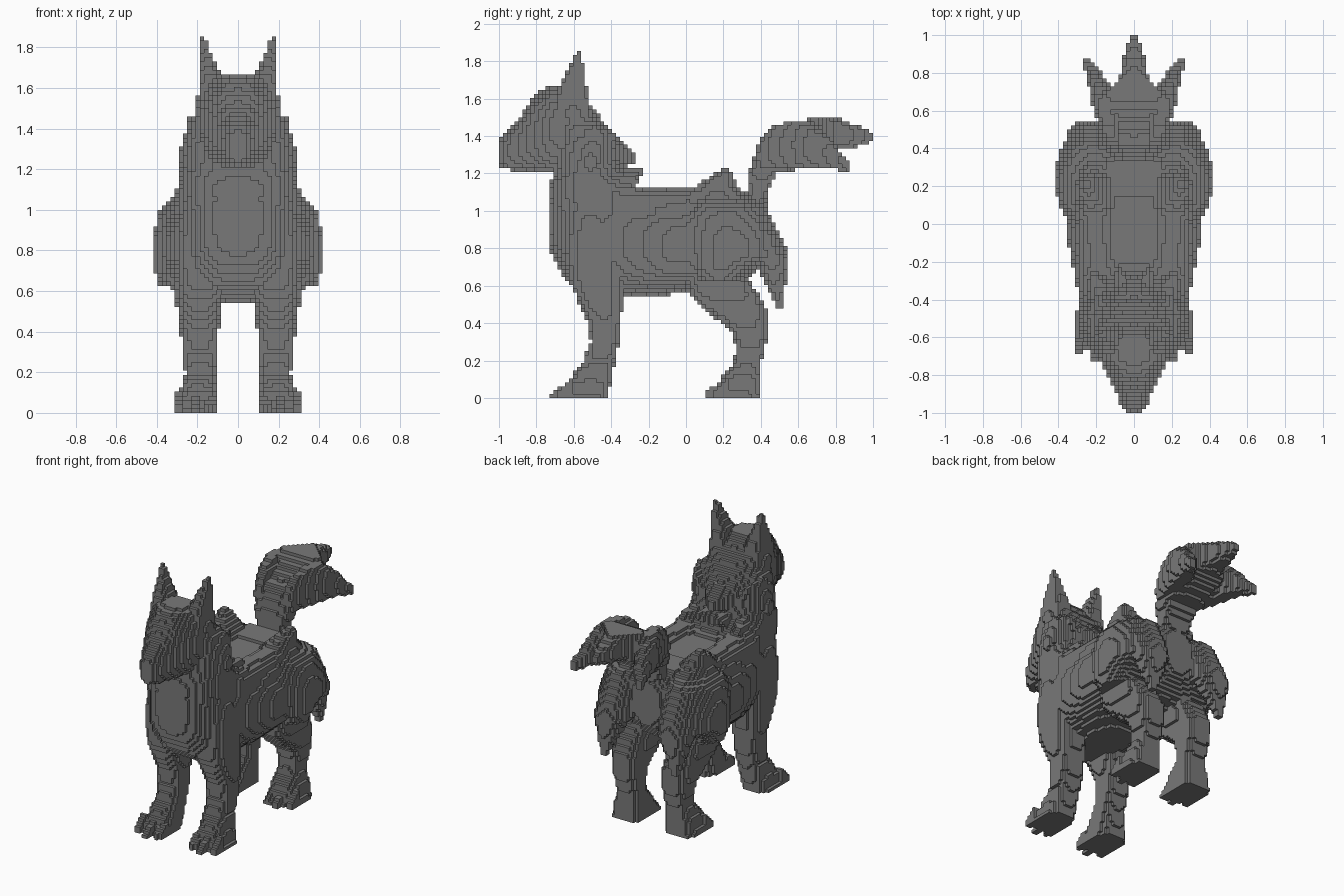
import bpy
from math import floor, ceil
from mathutils import Vector

H = 2 / 96          # block size
claimed = {}        # block -> part name, first part wins

cube = bpy.data.objects.get("Cube")
if cube:
    bpy.data.objects.remove(cube)

grey = bpy.data.materials.new("dark grey")
grey.use_nodes = True
colour = (0.19, 0.19, 0.19, 1)
grey.diffuse_color = colour
bsdf = grey.node_tree.nodes["Principled BSDF"]
bsdf.inputs["Base Color"].default_value = colour
bsdf.inputs["Roughness"].default_value = 0.9


def fill(name, low, high, inside, pair):
    """Claim the blocks of one half, then mirror them across x."""
    spans = [range(floor(a / H) - 1, ceil(b / H) + 1) for a, b in zip(low, high)]
    for i in spans[0]:
        if i < 0:
            continue
        for j in spans[1]:
            for k in spans[2]:
                if k >= 0 and inside([(n + 0.5) * H for n in (i, j, k)]):
                    left, right = ("left_" + name, "right_" + name) if pair else (name, name)
                    claimed.setdefault((i, j, k), left)
                    claimed.setdefault((-1 - i, j, k), right)


def loft(name, axis, rows, power=2.5, pair=False):
    """Rounded sections along an axis. Row: position, then bounds of the other two axes."""
    a, b = [n for n in range(3) if n != axis]
    low, high = [0] * 3, [0] * 3
    low[axis], high[axis] = rows[0][0], rows[-1][0]
    low[a], high[a] = min(r[1] for r in rows), max(r[2] for r in rows)
    low[b], high[b] = min(r[3] for r in rows), max(r[4] for r in rows)

    def inside(p):
        t = p[axis]
        for r, s in zip(rows, rows[1:]):
            if r[0] <= t <= s[0]:
                f = (t - r[0]) / (s[0] - r[0])
                u0, u1, v0, v1 = [m + (n - m) * f for m, n in zip(r[1:], s[1:])]
                du = abs(2 * p[a] - u0 - u1) / (u1 - u0)
                dv = abs(2 * p[b] - v0 - v1) / (v1 - v0)
                return du ** power + dv ** power <= 1
        return False
    fill(name, low, high, inside, pair)


def mid(t, half, v0, v1):
    """A section centred on x."""
    return (t, -half, half, v0, v1)


def spike(name, base, tip, radius):
    """A pair of tapering tufts of fur."""
    base, tip = Vector(base), Vector(tip)
    d = tip - base

    def inside(p):
        q = Vector(p) - base
        t = q.dot(d) / d.length_squared
        return 0 <= t <= 1 and (q - d * t).length <= radius * (1 - t) + 0.5 * H
    low = [min(m, n) - radius for m, n in zip(base, tip)]
    high = [max(m, n) + radius for m, n in zip(base, tip)]
    fill(name, low, high, inside, True)


# Head with narrow muzzle
loft("head", 1, [mid(-1, .04, 1.24, 1.39), mid(-.96, .07, 1.22, 1.42),
                 mid(-.88, .1, 1.21, 1.51), mid(-.8, .14, 1.2, 1.63),
                 mid(-.72, .18, 1.2, 1.67), mid(-.6, .2, 1.2, 1.67),
                 mid(-.5, .19, 1.2, 1.56), mid(-.4, .15, 1.2, 1.42),
                 mid(-.28, .03, 1.25, 1.31)])
loft("ear", 2, [(1.5, .05, .2, -.72, -.5), (1.66, .08, .195, -.68, -.53),
                (1.72, .11, .19, -.65, -.54), (1.79, .14, .19, -.61, -.55),
                (1.855, .16, .19, -.59, -.56)], 3, True)
spike("cheek_fur", (.14, -.5, 1.36), (.3, -.52, 1.22), .13)
spike("cheek_fur", (.14, -.53, 1.42), (.24, -.48, 1.44), .1)

# Neck and ruff
loft("neck", 2, [mid(.95, .27, -.73, -.2), mid(1.12, .28, -.73, -.26),
                 mid(1.2, .27, -.71, -.34), mid(1.3, .26, -.7, -.36),
                 mid(1.4, .24, -.7, -.4), mid(1.5, .2, -.7, -.47),
                 mid(1.62, .12, -.7, -.55)])
spike("ruff", (.02, -.45, 1.14), (.08, -.23, 1.21), .12)
spike("ruff", (.14, -.45, 1.12), (.22, -.25, 1.16), .12)

# Torso, deep at the chest, with a shallow hollow along the back
loft("body", 1, [mid(-.73, .07, .82, 1.08), mid(-.71, .16, .74, 1.18),
                 mid(-.64, .23, .62, 1.22), mid(-.54, .27, .55, 1.22),
                 mid(-.4, .29, .54, 1.18), mid(-.25, .32, .54, 1.1),
                 mid(-.1, .35, .55, 1.08), mid(.1, .36, .58, 1.08),
                 mid(.2, .36, .58, 1.11), mid(.32, .28, .62, 1.11),
                 mid(.43, .1, .74, 1.03)], 2.7)
loft("back_ridge", 1, [(-.4, .05, .29, .85, 1.18), (-.22, .08, .3, .85, 1.12),
                       (0, .1, .31, .85, 1.12), (.2, .14, .3, .85, 1.15)], 2.5, True)

# Hips with hanging fur
loft("haunch", 2, [(.63, .1, .39, .05, .3), (.7, .07, .41, .01, .36),
                   (.76, .06, .415, -.02, .5), (.86, .06, .415, -.03, .5),
                   (.95, .06, .4, -.03, .46), (1.02, .06, .38, -.01, .43),
                   (1.07, .08, .31, .01, .34), (1.12, .12, .3, .03, .28),
                   (1.22, .22, .28, .19, .24)], 2.1, True)
loft("hip_fur", 2, [(.48, .25, .29, .49, .52), (.6, .2, .32, .43, .53),
                    (.74, .13, .36, .36, .55), (.84, .1, .37, .2, .52),
                    (.94, .09, .37, .15, .47)], 2, True)

# Legs
loft("front_leg", 2, [(0, .11, .31, -.67, -.42), (.1, .11, .28, -.62, -.4),
                      (.2, .11, .26, -.55, -.38), (.3, .105, .27, -.51, -.36),
                      (.4, .095, .28, -.52, -.35), (.5, .09, .285, -.57, -.34),
                      (.62, .07, .29, -.62, -.34), (.8, .06, .29, -.64, -.36),
                      (1, .06, .28, -.62, -.4)], 3.5, True)
loft("hind_leg", 2, [(0, .1, .31, .15, .4), (.1, .1, .29, .18, .4),
                     (.18, .11, .26, .25, .4), (.26, .11, .26, .27, .42),
                     (.36, .1, .28, .24, .44), (.45, .095, .29, .12, .44),
                     (.55, .09, .31, .02, .39), (.66, .09, .32, 0, .32)], 3.5, True)
for name, y in (("front", -.72), ("hind", .1)):
    for x, back in ((.135, .02), (.21, 0), (.29, .04)):
        loft(name + "_toe", 1, [(y + back, x - .02, x + .02, -.03, .03),
                                (y + .12, x - .03, x + .03, -.08, .11)], 4, True)

# Tail: upright stem widening into a hollow-topped fan that ends in three points
loft("tail_stem", 2, [mid(.92, .08, .28, .4), mid(1.1, .1, .33, .44),
                      mid(1.2, .12, .335, .49), mid(1.3, .15, .37, .58),
                      mid(1.38, .17, .42, .64)], 4)
loft("tail_fan", 1, [mid(.46, .13, 1.2, 1.38), mid(.54, .17, 1.21, 1.43),
                     mid(.62, .2, 1.23, 1.48), mid(.68, .19, 1.26, 1.51),
                     mid(.75, .1, 1.31, 1.51), mid(.8, .07, 1.33, 1.5),
                     mid(.9, .05, 1.34, 1.46), mid(1, .02, 1.37, 1.42)], 3.5)
loft("tail_point", 1, [(.37, .07, .13, 1.22, 1.34), (.45, .08, .16, 1.22, 1.45),
                       (.55, .09, .19, 1.22, 1.48), (.65, .1, .225, 1.22, 1.48),
                       (.72, .12, .235, 1.22, 1.43), (.8, .17, .255, 1.22, 1.35),
                       (.88, .25, .28, 1.21, 1.25)], 3, True)

# Turn the blocks into one mesh per part, keeping only exposed faces
meshes = {}
for cell, name in claimed.items():
    verts, faces = meshes.setdefault(name, ({}, []))
    for axis in range(3):
        a, b = (axis + 1) % 3, (axis + 2) % 3
        for side in (0, 1):
            neighbour = list(cell)
            neighbour[axis] += 2 * side - 1
            if tuple(neighbour) in claimed:
                continue
            loop = []
            for da, db in ((0, 0), (1, 0), (1, 1), (0, 1)):
                corner = list(cell)
                corner[axis] += side
                corner[a] += da
                corner[b] += db
                loop.append(verts.setdefault(tuple(corner), len(verts)))
            faces.append(loop if side else loop[::-1])

for name, (verts, faces) in meshes.items():
    if not faces:
        continue
    mesh = bpy.data.meshes.new(name)
    mesh.from_pydata([[n * H for n in v] for v in verts], [], faces)
    mesh.materials.append(grey)
    bpy.context.collection.objects.link(bpy.data.objects.new(name, mesh))
